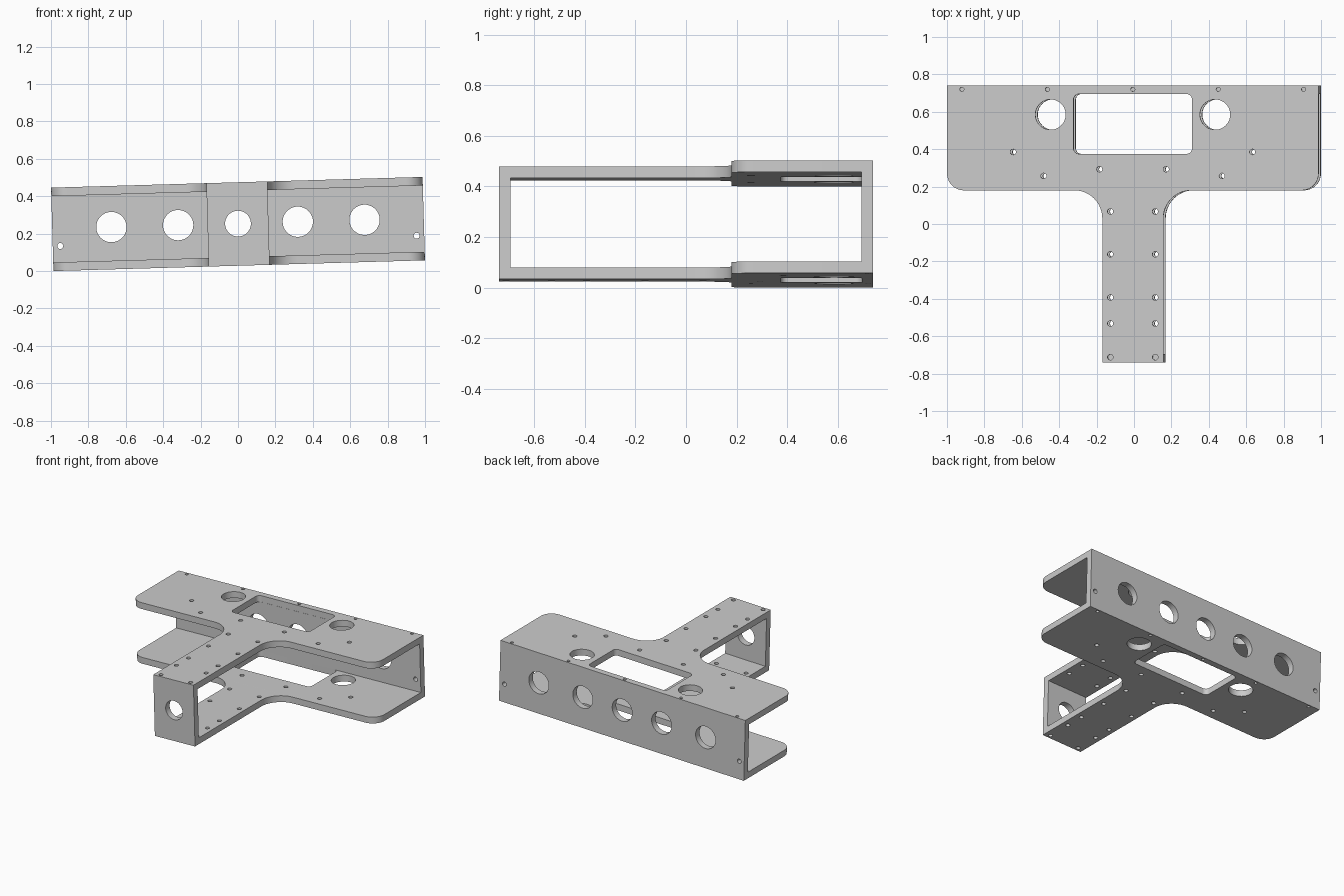
import bpy, bmesh, math
from mathutils import Matrix

if "Cube" in bpy.data.objects:
    bpy.data.objects.remove(bpy.data.objects["Cube"])

TILT = 0.0288                      # whole frame leans slightly about y
W, D, H, T = 1.987, 1.48, 0.446, 0.046
ARM = 0.163                        # half width of the arm
Y0, Y1, YW = -D / 2, D / 2, 0.18
CZ = (W * math.sin(TILT) + H * math.cos(TILT)) / 2
LEAN = Matrix.Translation((0, 0, CZ)) @ Matrix.Rotation(-TILT, 4, 'Y')


def arc(cx, cy, r, a0, a1, n=12):
    return [(cx + r * math.cos(math.radians(a0 + (a1 - a0) * i / n)),
             cy + r * math.sin(math.radians(a0 + (a1 - a0) * i / n))) for i in range(n + 1)]


def circle(x, y, r, n=32):
    return arc(x, y, r, 0, 360, n)[:-1]


def rect(x0, x1, y0, y1):
    return [(x0, y0), (x1, y0), (x1, y1), (x0, y1)]


def round_rect(x0, x1, y0, y1, r):
    return (arc(x1 - r, y1 - r, r, 0, 90, 8) + arc(x0 + r, y1 - r, r, 90, 180, 8)
            + arc(x0 + r, y0 + r, r, 180, 270, 8) + arc(x1 - r, y0 + r, r, 270, 360, 8))


def sheet(name, loops, place):
    """Flat sheet of thickness T from an outline and hole loops."""
    cu = bpy.data.curves.new(name + "_profile", 'CURVE')
    cu.dimensions, cu.fill_mode, cu.extrude = '2D', 'BOTH', T / 2
    for pts in loops:
        sp = cu.splines.new('POLY')
        sp.points.add(len(pts) - 1)
        for p, (x, y) in zip(sp.points, pts):
            p.co = (x, y, 0, 1)
        sp.use_cyclic_u = True
    ob = bpy.data.objects.new(name, cu)
    bpy.context.collection.objects.link(ob)
    bpy.ops.object.select_all(action='DESELECT')
    ob.select_set(True)
    bpy.context.view_layer.objects.active = ob
    bpy.ops.object.convert(target='MESH')
    ob = bpy.context.view_layer.objects.active
    ob.name = name
    bm = bmesh.new()
    bm.from_mesh(ob.data)
    bmesh.ops.remove_doubles(bm, verts=bm.verts, dist=1e-5)
    bmesh.ops.transform(bm, matrix=LEAN @ place, verts=bm.verts)
    bmesh.ops.recalc_face_normals(bm, faces=bm.faces)
    bm.to_mesh(ob.data)
    bm.free()
    bpy.ops.object.shade_smooth_by_angle(angle=math.radians(30))
    return ob


# T-shaped outline: right half, then mirrored
R, F = 0.09, 0.15
half = ([(ARM, Y0)] + arc(ARM + F, YW - F, F, 180, 90)
        + arc(W / 2 - R, YW + R, R, -90, 0) + [(W / 2, Y1)])
outline = half + [(-x, y) for x, y in reversed(half)]

# plate openings: window, large holes, bolt holes
holes = [round_rect(-0.317, 0.317, 0.375, 0.695, 0.03), circle(0, 0.72, 0.011, 16)]
bolts = [(0.64, 0.385), (0.477, 0.257), (0.178, 0.293)]
bolts += [(0.12, y) for y in (0.067, -0.162, -0.393, -0.532, -0.712)]
for s in (-1, 1):
    holes.append(circle(s * 0.44, 0.585, 0.081, 48))
    holes += [circle(s * x, y, 0.015, 16) for x, y in bolts]
    holes += [circle(s * x, 0.72, 0.011, 16) for x in (0.457, 0.914)]

for name, z in (("bottom_plate", -1), ("top_plate", 1)):
    sheet(name, [outline] + holes, Matrix.Translation((0, 0, z * (H - T) / 2)))

# upright walls between the plates
h = H / 2 - T
upright = Matrix.Rotation(math.pi / 2, 4, 'X')
back = [rect(-W / 2, W / 2, -h, h)]
back += [circle(x, 0.003, 0.081, 48) for x in (-0.677, -0.32, 0, 0.32, 0.677)]
back += [circle(x, -0.09, 0.016, 16) for x in (-0.953, 0.953)]
sheet("back_wall", back, Matrix.Translation((0, Y1 - T / 2, 0)) @ upright)
sheet("front_wall", [rect(-ARM, ARM, -h, h), circle(0, 0.002, 0.069, 48)],
      Matrix.Translation((0, Y0 + T / 2, 0)) @ upright)
